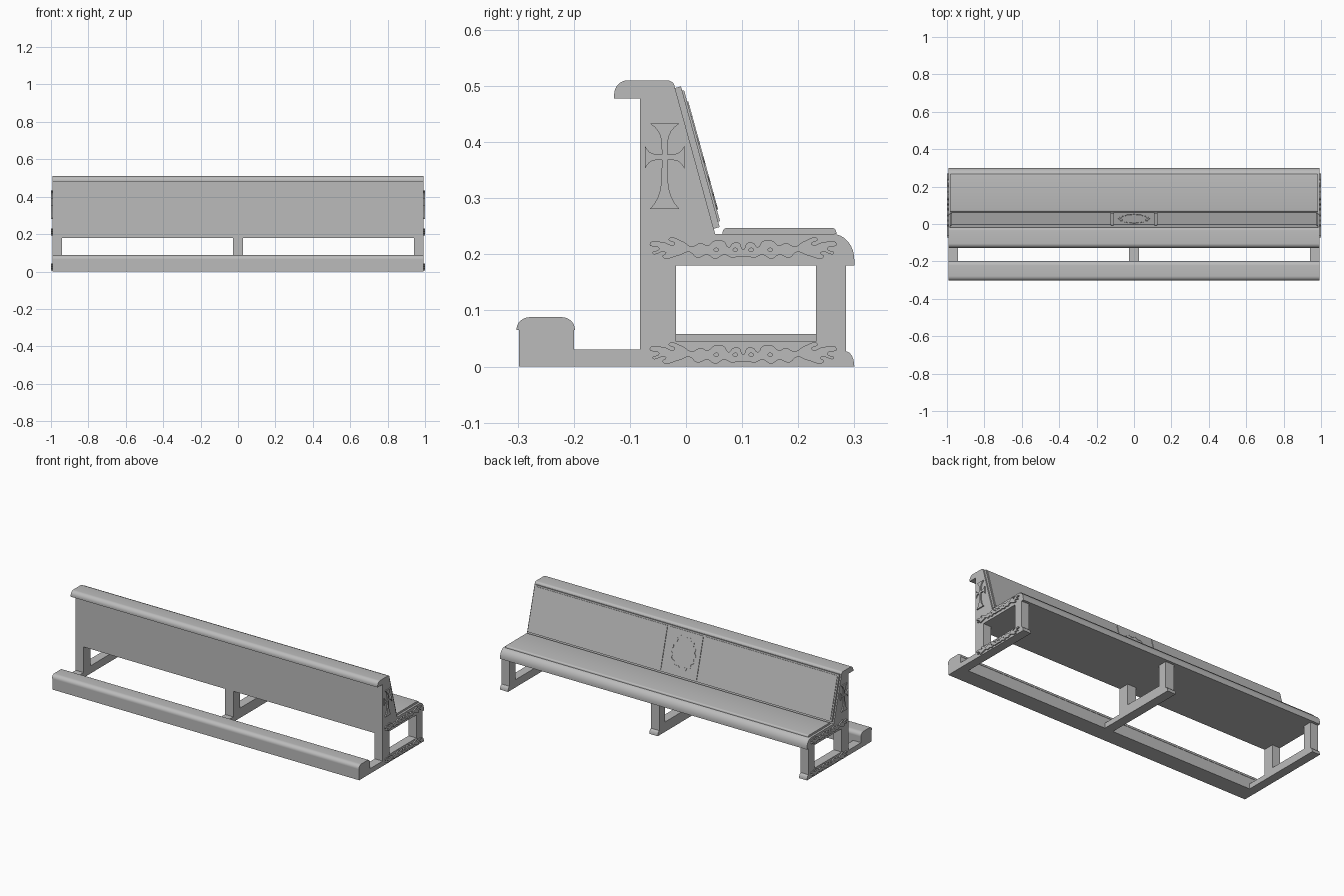
import bpy, bmesh
from math import sin, cos, pi, atan2
from mathutils import Matrix, Vector

if "Cube" in bpy.data.objects:
    bpy.data.objects.remove(bpy.data.objects["Cube"])

grey = bpy.data.materials.new("plain grey")
grey.use_nodes = True
TONE = (0.5, 0.5, 0.5, 1)
grey.diffuse_color = TONE
grey.node_tree.nodes["Principled BSDF"].inputs["Base Color"].default_value = TONE

END = 0.993          # half length of the bench body
RELIEF = 0.007       # height of the end carvings


def finish(name, mesh):
    mesh.materials.clear()
    mesh.materials.append(grey)
    obj = bpy.data.objects.new(name, mesh)
    bpy.context.collection.objects.link(obj)
    bpy.context.view_layer.objects.active = obj
    for other in bpy.context.selected_objects:
        other.select_set(False)
    obj.select_set(True)
    bpy.ops.object.shade_smooth_by_angle(angle=0.6)
    return obj


def arc(cy, cz, ry, rz, start, stop, n=8):
    angles = [(start + (stop - start) * i / n) * pi / 180 for i in range(n + 1)]
    return [(cy + ry * cos(a), cz + rz * sin(a)) for a in angles]


def prism(name, outline, x0, x1):
    """Side outline (y, z) extended along x."""
    bm = bmesh.new()
    face = bm.faces.new([bm.verts.new((x0, y, z)) for y, z in outline])
    ext = bmesh.ops.extrude_face_region(bm, geom=[face])
    moved = [v for v in ext["geom"] if isinstance(v, bmesh.types.BMVert)]
    bmesh.ops.translate(bm, verts=moved, vec=(x1 - x0, 0, 0))
    bmesh.ops.recalc_face_normals(bm, faces=bm.faces)
    mesh = bpy.data.meshes.new(name)
    bm.to_mesh(mesh)
    bm.free()
    return finish(name, mesh)


def plate(name, loops, matrix, depth, curved=False):
    """Flat carving from closed loops; inner loops become holes."""
    curve = bpy.data.curves.new(name, "CURVE")
    curve.dimensions = "2D"
    curve.fill_mode = "BOTH"
    curve.extrude = depth / 2
    curve.resolution_u = 5
    for loop in loops:
        spline = curve.splines.new("BEZIER")
        spline.bezier_points.add(len(loop) - 1)
        spline.use_cyclic_u = True
        for point, (u, v) in zip(spline.bezier_points, loop):
            point.co = (u, v, 0)
            kind = "AUTO" if curved else "VECTOR"
            point.handle_left_type = point.handle_right_type = kind
    helper = bpy.data.objects.new(name + " helper", curve)
    bpy.context.collection.objects.link(helper)
    graph = bpy.context.evaluated_depsgraph_get()
    mesh = bpy.data.meshes.new_from_object(helper.evaluated_get(graph))
    bpy.data.objects.remove(helper)
    mesh.transform(matrix)
    mesh.name = name
    return finish(name, mesh)


# Body: seat and raked back in one solid, with a rounded nose and top rail
body = [(-0.082, 0.18), (0.3, 0.18)]
body += arc(0.262, 0.19, 0.038, 0.046, 0, 90)
body += [(0.052, 0.236), (-0.02, 0.498)]
body += arc(-0.034, 0.498, 0.014, 0.012, 15, 90, 4)
body += arc(-0.104, 0.485, 0.024, 0.025, 90, 180)
body += [(-0.128, 0.478), (-0.082, 0.478)]
prism("seat_and_back", body, -END, END)

# Kneeler rail with an overhanging rounded cap
rail = [(-0.298, 0), (-0.2, 0), (-0.2, 0.065), (-0.198, 0.065)]
rail += arc(-0.222, 0.066, 0.024, 0.022, 0, 90)
rail += arc(-0.278, 0.066, 0.024, 0.022, 90, 180)
rail += [(-0.302, 0.065), (-0.298, 0.065)]
prism("kneeler", rail, -END, END)

# Three leg frames
for name, x0, x1, sill in (("right_leg", -END, -0.942, 0.045),
                           ("middle_leg", -0.027, 0.027, 0.058),
                           ("left_leg", 0.942, END, 0.045)):
    leg = [(-0.2, 0)] + arc(0.285, 0, 0.015, 0.027, 0, 90, 6)
    leg += [(0.285, 0.18), (0.232, 0.18), (0.232, sill), (-0.018, sill),
            (-0.018, 0.18), (-0.082, 0.18), (-0.082, 0.03), (-0.2, 0.03)]
    prism(name, leg, x0, x1)

# Seat pad with soft front and rear edges
pad = [(0.065, 0.236), (0.268, 0.236)]
pad += arc(0.26, 0.238, 0.008, 0.009, 0, 90, 5)
pad += arc(0.073, 0.238, 0.008, 0.009, 90, 180, 5)
prism("seat_pad", pad, -0.98, 0.98)

# Backrest layers, placed along the raked face
foot, head = Vector((0.052, 0.236)), Vector((-0.02, 0.498))
up = (head - foot).normalized()
out = Vector((up.y, -up.x))


def raked(name, s0, s1, d0, d1, x0, x1):
    corners = ((s0, d0), (s0, d1), (s1, d1), (s1, d0))
    return prism(name, [tuple(foot + up * s + out * d) for s, d in corners], x0, x1)


raked("backrest_board", 0.01, 0.27, 0, 0.011, -0.985, 0.985)
for name, x0, x1 in (("right_back_panel", -0.977, -0.122),
                     ("centre_back_panel", -0.11, 0.11),
                     ("left_back_panel", 0.122, 0.977)):
    raked(name, 0.02, 0.262, 0.011, 0.0145, x0, x1)

# Scalloped wreath on the centre panel
def scallop(rx, ry, lobes, wobble):
    n = lobes * 4
    return [((1 + wobble * cos(lobes * t)) * rx * cos(t),
             (1 + wobble * cos(lobes * t)) * ry * sin(t))
            for t in (2 * pi * i / n for i in range(n))]


mid = foot + up * 0.141 + out * 0.015
tilt = atan2(out.x, out.y)
wreath_matrix = Matrix.Translation((0, mid.x, mid.y)) @ Matrix.Rotation(pi / 2 + atan2(-up.x, up.y), 4, "X")
plate("wreath", [scallop(0.08, 0.094, 16, 0.06), scallop(0.069, 0.08, 12, 0.06)],
      wreath_matrix, 0.003, True)


# End carvings: a flared cross and two scroll bands on each end
def cross_loop():
    loop = []
    arms = ((0.035, 0.02), (0.06, 0.026), (0.035, 0.02), (0.092, 0.026))
    for k, (length, flare) in enumerate(arms):
        a = k * pi / 2
        stem, steps = 0.005, (0, 0.4, 0.6, 0.75, 0.88, 1)
        side = [(stem + (length - stem) * t, stem + (flare - stem) * t ** 4) for t in steps]
        arm = [(r, -w) for r, w in side] + [(r, w) for r, w in reversed(side)]
        loop += [(r * cos(a) - w * sin(a), r * sin(a) + w * cos(a)) for r, w in arm[:-1]]
    return loop


# Half outline of the scroll band, in hundredths: upper edge out, lower edge back
SCROLL = ((0, 0.1), (0.7, 1.2), (1.8, 1.2), (2.6, 0.5), (3.4, 1.5), (5.2, 1.6),
          (6.3, 0.8), (7.6, 1.2), (9.2, 0.6), (10.8, 1.5), (13.3, 1.9), (12.2, 1.0),
          (14.4, 1.4), (16.7, 1.0), (15, 0.2), (16.2, -0.6), (13.8, -0.5),
          (14.4, -1.2), (11.5, -1.0), (9.6, -0.4), (8.2, -1.4), (6.4, -0.9),
          (5, -1.6), (3.4, -0.9), (2, -1.4), (0.8, -1.2))


def scroll_loops():
    half = [(u / 100, v / 100) for u, v in SCROLL]
    mirrored = [(-u, v) for u, v in reversed(half[1:])]
    eyes = [[(c + 0.004 * cos(t), 0.003 * sin(t)) for t in (0, pi / 2, pi, 3 * pi / 2)]
            for c in (-0.014, 0.014, -0.048, 0.048)]
    return [half + mirrored] + eyes


def end_matrix(x, y, z):
    """Local x, y, depth become world y, z, x."""
    return Matrix(((0, 0, 1, x), (1, 0, 0, y), (0, 1, 0, z), (0, 0, 0, 1)))


for side, sign in (("left", 1), ("right", -1)):
    x = sign * (END + RELIEF / 2)
    plate(side + "_cross", [cross_loop()], end_matrix(x, -0.038, 0.373), RELIEF)
    for level, z in (("upper", 0.208), ("lower", 0.021)):
        plate(f"{side}_{level}_scroll", scroll_loops(), end_matrix(x, 0.102, z), RELIEF, True)
